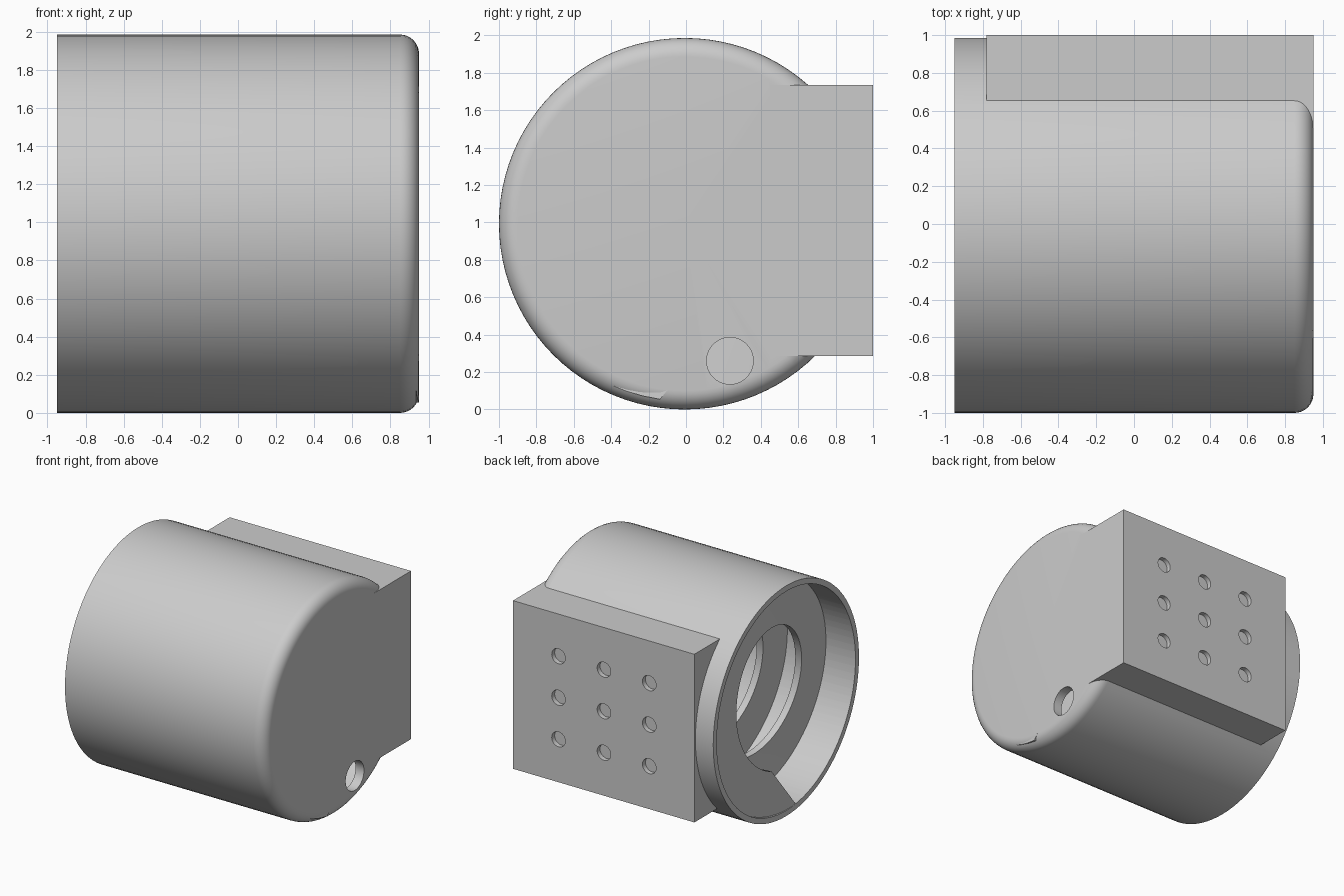
import bpy, bmesh, math
from mathutils import Matrix, Vector

if "Cube" in bpy.data.objects:
    bpy.data.objects.remove(bpy.data.objects["Cube"])

R, CY, CZ, END = 0.993, -0.007, 0.993, 0.95
BORE, FILLET = 0.945, 0.1

grey = bpy.data.materials.new("light grey")
grey.use_nodes = True
grey.diffuse_color = (0.6, 0.6, 0.6, 1)
grey.node_tree.nodes["Principled BSDF"].inputs["Base Color"].default_value = (0.6, 0.6, 0.6, 1)


def make(name, bm):
    bmesh.ops.recalc_face_normals(bm, faces=bm.faces)
    mesh = bpy.data.meshes.new(name)
    bm.to_mesh(mesh)
    bm.free()
    mesh.materials.append(grey)
    ob = bpy.data.objects.new(name, mesh)
    bpy.context.collection.objects.link(ob)
    return ob


def box(name, lo, hi):
    bm = bmesh.new()
    lo, hi = Vector(lo), Vector(hi)
    bmesh.ops.create_cube(bm, size=1, matrix=Matrix.Translation((lo + hi) / 2) @ Matrix.Diagonal((hi - lo).to_4d()))
    return make(name, bm)


def add_rod(bm, centre, radius, length, axis, sides):
    turn = Matrix.Rotation(math.pi / 2, 4, "Y" if axis == "X" else "X")
    bmesh.ops.create_cone(bm, cap_ends=True, segments=sides, radius1=radius, radius2=radius,
                          depth=length, matrix=Matrix.Translation(centre) @ turn)


def boolean(target, tool, operation):
    mod = target.modifiers.new(operation.lower(), "BOOLEAN")
    mod.operation, mod.object, mod.solver = operation, tool, "EXACT"
    bpy.context.view_layer.objects.active = target
    bpy.ops.object.modifier_apply(modifier=mod.name)
    bpy.data.objects.remove(tool)


def smooth(ob):
    bpy.ops.object.select_all(action="DESELECT")
    ob.select_set(True)
    bpy.context.view_layer.objects.active = ob
    bpy.ops.object.shade_smooth_by_angle(angle=math.radians(30))


# Housing: lathed drum with one rounded end
profile = [(-END, 0), (-END, R)]
for i in range(9):
    a = math.pi / 2 * (1 - i / 8)
    profile.append((END - FILLET + FILLET * math.cos(a), R - FILLET + FILLET * math.sin(a)))
profile.append((END, 0))
bm = bmesh.new()
verts = [bm.verts.new((x, CY, CZ + r)) for x, r in profile]
edges = [bm.edges.new(pair) for pair in zip(verts, verts[1:])]
bmesh.ops.spin(bm, geom=verts + edges, cent=(0, CY, CZ), axis=(1, 0, 0),
               angle=math.tau, steps=96, use_duplicate=False)
bmesh.ops.remove_doubles(bm, verts=bm.verts, dist=0.0001)
housing = make("housing", bm)

# Mounting block on the back
boolean(housing, box("mounting_block", (-0.78, 0.45, 0.285), (END, 1, 1.735)), "UNION")

# Hollow bore, open at one end
bm = bmesh.new()
add_rod(bm, (-0.065, CY, CZ), BORE, 1.87, "X", 96)
boolean(housing, make("bore_cutter", bm), "DIFFERENCE")

# Outlet in the closed end and the grid of screw holes
bm = bmesh.new()
add_rod(bm, (0.95, 0.235, 0.26), 0.125, 0.3, "X", 40)
for x in (-0.35, 0.083, 0.516):
    for z in (0.655, 1.013, 1.371):
        add_rod(bm, (x, 1, z), 0.065, 0.08, "Y", 24)
boolean(housing, make("hole_cutter", bm), "DIFFERENCE")
smooth(housing)

# Spiral flight winding along the bore wall
TURNS, STEPS, THICK, INNER = 5, 64, 0.06, 0.57
pitch = (2 * END - THICK) / TURNS
bm = bmesh.new()
rings = []
for i in range(TURNS * STEPS + 1):
    t = i / STEPS
    x = -END + pitch * t
    ring = []
    for r, lead, dx in ((BORE + 0.003, -8, 0), (INNER, 20, 0), (INNER, 20, THICK), (BORE + 0.003, -8, THICK)):
        a = math.tau * t + math.radians(lead)
        ring.append(bm.verts.new((x + dx, CY + r * math.sin(a), CZ - r * math.cos(a))))
    rings.append(ring)
for p, q in zip(rings, rings[1:]):
    for k in range(4):
        n = (k + 1) % 4
        bm.faces.new((p[k], p[n], q[n], q[k]))
bm.faces.new(rings[0])
bm.faces.new(rings[-1])
smooth(make("spiral_flight", bm))
